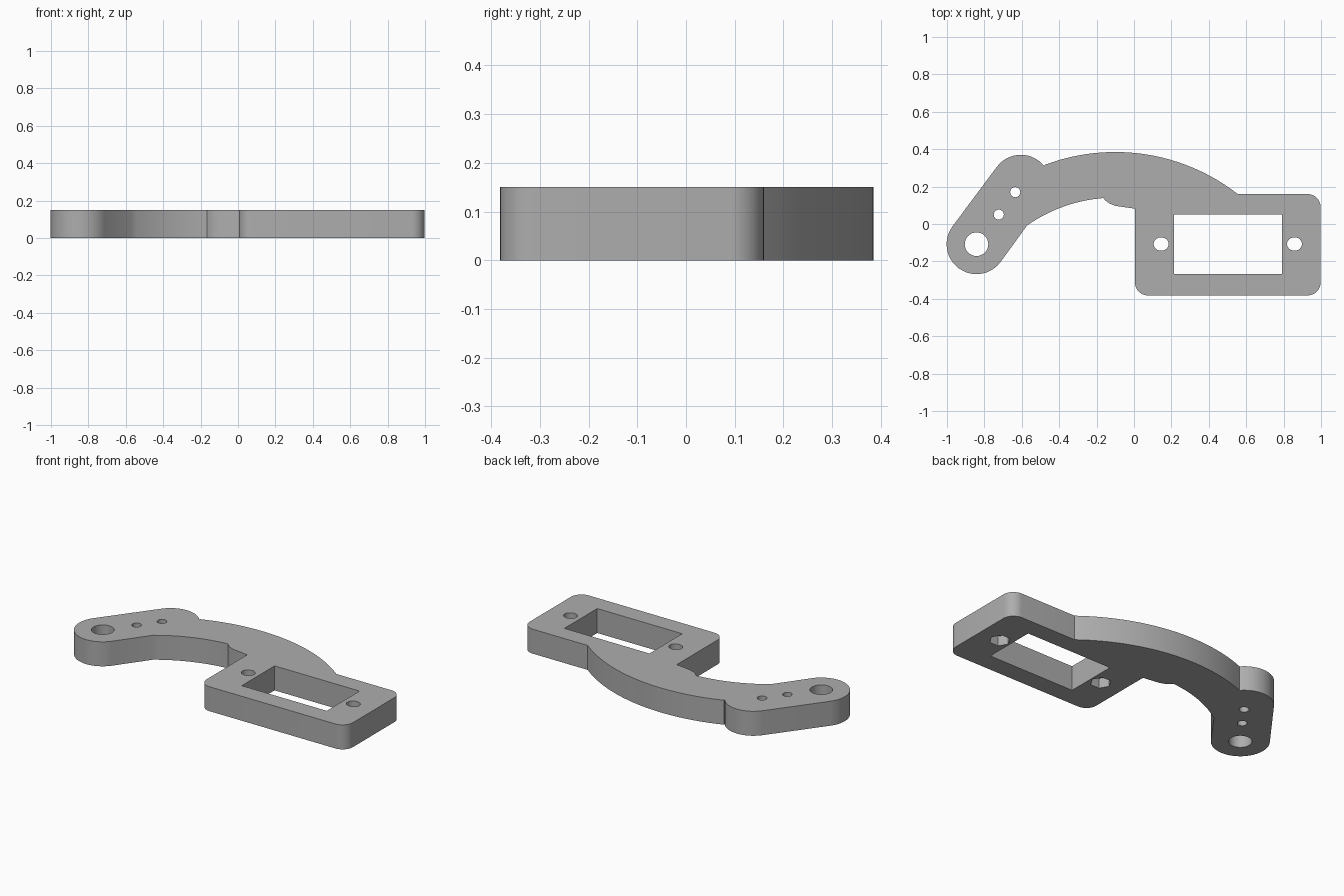
import bpy, bmesh
from math import radians, sin, cos, atan2
from mathutils import Vector

THICK = 0.15

cube = bpy.data.objects.get("Cube")
if cube:
    bpy.data.objects.remove(cube, do_unlink=True)

grey = bpy.data.materials.new("light grey plastic")
grey.use_nodes = True
colour = (0.42, 0.42, 0.42, 1)
grey.diffuse_color = colour
grey.node_tree.nodes["Principled BSDF"].inputs["Base Color"].default_value = colour


def arc(centre, r, start, end, steps, squash=1.0):
    """Points on an arc, angles in degrees."""
    return [(centre[0] + r * cos(radians(start + (end - start) * i / steps)),
             centre[1] + r * squash * sin(radians(start + (end - start) * i / steps)))
            for i in range(steps + 1)]


def bearing(centre, point):
    return atan2(point[1] - centre[1], point[0] - centre[0]) * 180 / 3.14159265


def prism(name, outline, z0, z1):
    """Extrude a flat outline between two heights."""
    bm = bmesh.new()
    face = bm.faces.new([bm.verts.new((x, y, z0)) for x, y in outline])
    top = bmesh.ops.extrude_face_region(bm, geom=[face])["geom"]
    verts = [v for v in top if isinstance(v, bmesh.types.BMVert)]
    bmesh.ops.translate(bm, verts=verts, vec=Vector((0, 0, z1 - z0)))
    bmesh.ops.recalc_face_normals(bm, faces=bm.faces)
    mesh = bpy.data.meshes.new(name)
    bm.to_mesh(mesh)
    bm.free()
    mesh.materials.append(grey)
    obj = bpy.data.objects.new(name, mesh)
    bpy.context.collection.objects.link(obj)
    return obj


# Outline of the whole bracket, counter-clockwise
pivot, elbow, pad_r = (-0.842, -0.108), (-0.605, 0.21), 0.16
arm_centre, outer_r, inner_r = (-0.1, -0.681), 1.066, 0.822
left, right, front, back, corner = 0.005, 0.998, -0.382, 0.16, 0.07

outline = []
# servo plate corners
outline += arc((left + corner, front + corner), corner, 180, 270, 8)
outline += arc((right - corner, front + corner), corner, 270, 360, 8)
outline += arc((right - corner, back - corner), corner, 0, 90, 8)
# outer edge of the curved arm
outline += arc(arm_centre, outer_r, bearing(arm_centre, (0.555, back)),
               bearing(arm_centre, (-0.48, 0.315)), 24)
# rounded end pad
outline += arc(elbow, pad_r, 38, 143.13, 14)
outline += arc(pivot, pad_r, 143.13, 323.13, 24)
# inner edge of the arm and the fillet into the plate
outline += arc(arm_centre, inner_r, bearing(arm_centre, (-0.57, -0.01)),
               bearing(arm_centre, (-0.165, 0.14)), 14)
outline += [(-0.15, 0.123), (-0.13, 0.109), (-0.10, 0.097), (left, 0.082)]

bracket = prism("servo_bracket", outline, 0, THICK)


# Cutters for the openings
def hole(name, centre, r, sides=24, z0=-0.1, z1=THICK + 0.1, squash=1.0):
    return prism(name, arc(centre, r, 0, 360, sides, squash)[:-1], z0, z1)


cutters = [
    prism("servo_window_cutter",
          [(0.213, -0.268), (0.79, -0.268), (0.79, 0.05), (0.213, 0.05)], -0.1, THICK + 0.1),
    hole("pivot_hole_cutter", pivot, 0.063, 32),
    hole("lower_pin_hole_cutter", (-0.723, 0.05), 0.027),
    hole("upper_pin_hole_cutter", (-0.635, 0.17), 0.027),
]
for side, x in (("inner", 0.145), ("outer", 0.858)):
    cutters.append(hole(side + "_screw_hole_cutter", (x, -0.107), 0.04, squash=0.9))
    cutters.append(hole(side + "_nut_pocket_cutter", (x, -0.107), 0.058, 6, z1=0.06))

bpy.context.view_layer.objects.active = bracket
for cutter in cutters:
    cut = bracket.modifiers.new(cutter.name, "BOOLEAN")
    cut.operation = "DIFFERENCE"
    cut.solver = "EXACT"
    cut.object = cutter
    bpy.ops.object.modifier_apply(modifier=cut.name)
for cutter in cutters:
    bpy.data.objects.remove(cutter, do_unlink=True)

bpy.ops.object.select_all(action="DESELECT")
bracket.select_set(True)
bpy.ops.object.shade_smooth_by_angle(angle=radians(25))
